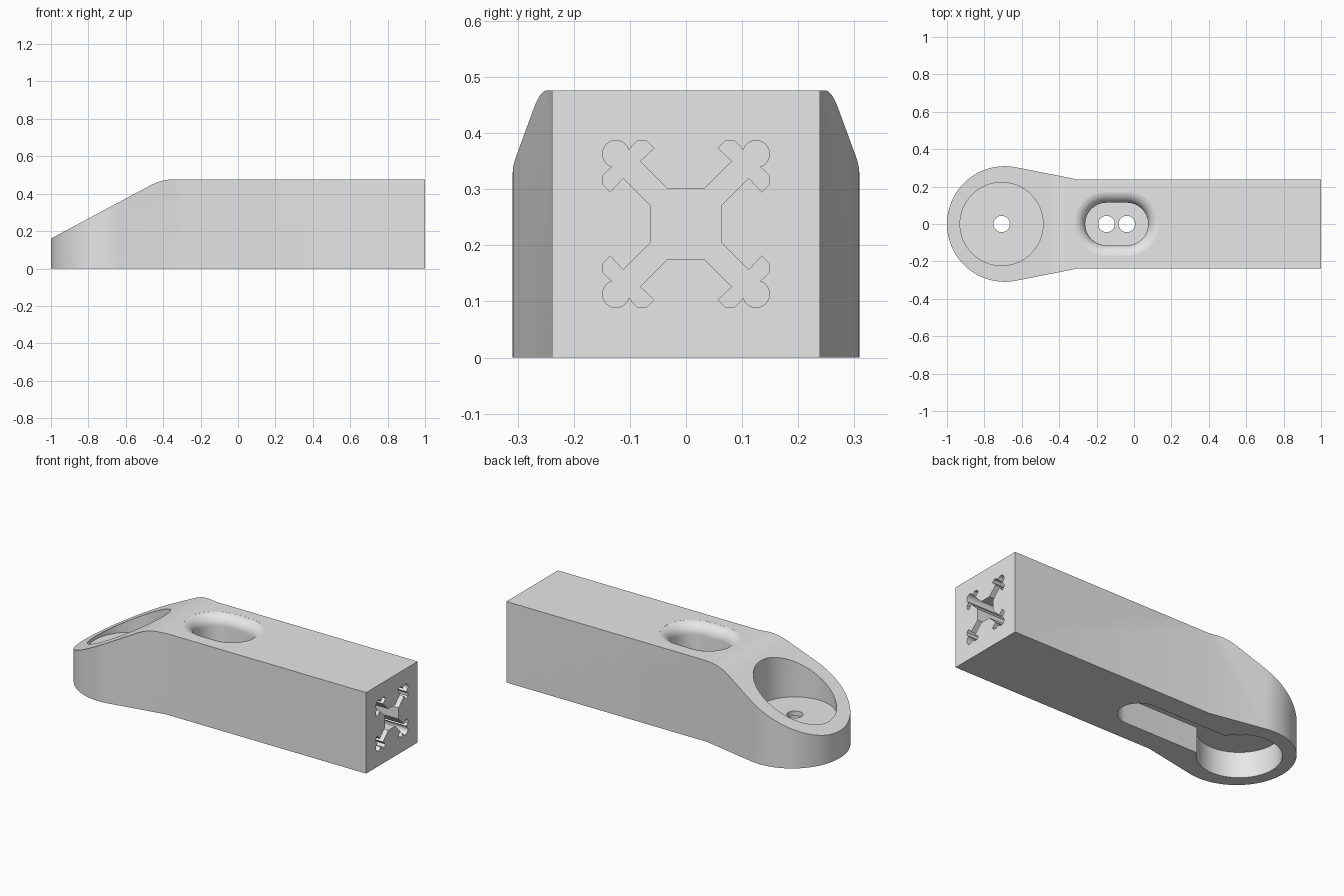
import bpy
import bmesh
from math import radians, sin, cos, pi, acos, atan2, hypot

cube = bpy.data.objects.get("Cube")
if cube:
    bpy.data.objects.remove(cube, do_unlink=True)

grey = bpy.data.materials.new("plain grey")
grey.use_nodes = True
grey.diffuse_color = (0.8, 0.8, 0.8, 1)
grey.node_tree.nodes["Principled BSDF"].inputs["Base Color"].default_value = (0.8, 0.8, 0.8, 1)

HEIGHT = 0.476
HEAD_X, HEAD_R = -0.691, 0.309
PIVOT_X, WELL_R = -0.708, 0.222
PIN_R = 0.044


def loft(name, rings):
    """Closed solid through a list of equal-length rings."""
    bm = bmesh.new()
    loops = [[bm.verts.new(p) for p in ring] for ring in rings]
    n = len(loops[0])
    for a, b in zip(loops, loops[1:]):
        for i in range(n):
            j = (i + 1) % n
            bm.faces.new((a[i], a[j], b[j], b[i]))
    bm.faces.new(loops[0][::-1])
    bm.faces.new(loops[-1])
    bmesh.ops.recalc_face_normals(bm, faces=bm.faces)
    mesh = bpy.data.meshes.new(name)
    bm.to_mesh(mesh)
    bm.free()
    mesh.materials.append(grey)
    obj = bpy.data.objects.new(name, mesh)
    bpy.context.collection.objects.link(obj)
    return obj


def arc(cx, cy, r, start, end, steps):
    return [(cx + r * cos(start + (end - start) * i / steps),
             cy + r * sin(start + (end - start) * i / steps)) for i in range(steps + 1)]


def stadium(x0, x1, r):
    return arc(x1, 0, r, -pi / 2, pi / 2, 24) + arc(x0, 0, r, pi / 2, 3 * pi / 2, 24)


def upright(name, pts, z0, z1):
    return loft(name, [[(x, y, z) for x, y in pts] for z in (z0, z1)])


def cylinder(name, x, r, z0, z1, sides=64):
    return upright(name, arc(x, 0, r, 0, 2 * pi, sides)[:-1], z0, z1)


def combine(target, cutter, operation="DIFFERENCE"):
    mod = target.modifiers.new("cut", "BOOLEAN")
    mod.operation, mod.object, mod.solver = operation, cutter, "EXACT"
    bpy.ops.object.select_all(action="DESELECT")
    bpy.context.view_layer.objects.active = target
    target.select_set(True)
    bpy.ops.object.modifier_apply(modifier=mod.name)
    bpy.data.objects.remove(cutter, do_unlink=True)


# Arm outline: round head with tangent lines running into a straight bar
neck_x, half = -0.305, 0.239
dx = neck_x - HEAD_X
tangent = atan2(half, dx) + acos(HEAD_R / hypot(dx, half))
outline = [(1, -half), (1, half), (neck_x, half)]
outline += arc(HEAD_X, 0, HEAD_R, tangent, 2 * pi - tangent, 64)
outline += [(neck_x, -half)]
arm = upright("arm_body", outline, 0, HEIGHT)

# Sloping top of the head, with a soft bend into the flat top
slope = 0.535
crest = -1 + (HEIGHT - 0.16) / slope
start, finish = (crest - 0.06, HEIGHT - 0.06 * slope), (crest + 0.06, HEIGHT)
side = [(-1.1, -0.1), (1.1, -0.1), (1.1, HEIGHT)]
for i in range(11):
    t = 1 - i / 10
    a, b, c = (1 - t) ** 2, 2 * t * (1 - t), t * t
    side.append((a * start[0] + b * crest + c * finish[0],
                 a * start[1] + b * HEIGHT + c * finish[1]))
side.append((-1.1, 0.16 - 0.1 * slope))
combine(arm, loft("side_profile", [[(x, y, z) for x, z in side] for y in (-0.5, 0.5)]), "INTERSECT")

# Round well on top of the head, round cavity and slot below
combine(arm, cylinder("head_well", PIVOT_X, WELL_R, 0.178, 0.7))
under = cylinder("under_cavity", PIVOT_X, WELL_R, -0.1, 0.15)
combine(under, upright("under_slot", stadium(PIVOT_X, -0.035, 0.113), -0.1, 0.15), "UNION")
combine(arm, under)

# Oblong recess with a rounded rim
mid, reach, width, rim = -0.0925, 0.0545, 0.114, 0.062
levels = [(0.18, 0)]
for i in range(9):
    t = radians(84) * i / 8
    levels.append((HEIGHT - rim + rim * sin(t), rim * (1 - cos(t))))
levels.append((0.6, levels[-1][1]))
combine(arm, loft("oblong_recess", [
    [(x, y, z) for x, y in stadium(mid - reach, mid + reach, width + grow)]
    for z, grow in levels]))

# Pin holes
for x in (PIVOT_X, mid - reach, mid + reach):
    combine(arm, cylinder("pin_hole", x, PIN_R, 0.1, 0.3, 32))

# Cross-shaped socket in the end, one quarter turned four times
branch = [(0.063, 0.033), (0.112, 0.082), (0.135, 0.057),
          (0.148, 0.07), (0.148, 0.087), (0.132, 0.102)]
quarter = branch + arc(0.125, 0.125, 0.024, radians(-68), radians(158), 12)
quarter += [(b, a) for a, b in reversed(branch)]
cross = []
for turn in range(4):
    cross += quarter
    quarter = [(-b, a) for a, b in quarter]
combine(arm, loft("cross_socket", [
    [(x, y, HEIGHT / 2 + z) for y, z in cross] for x in (0.5, 1.1)]))

bpy.ops.object.shade_smooth_by_angle(angle=radians(25))
